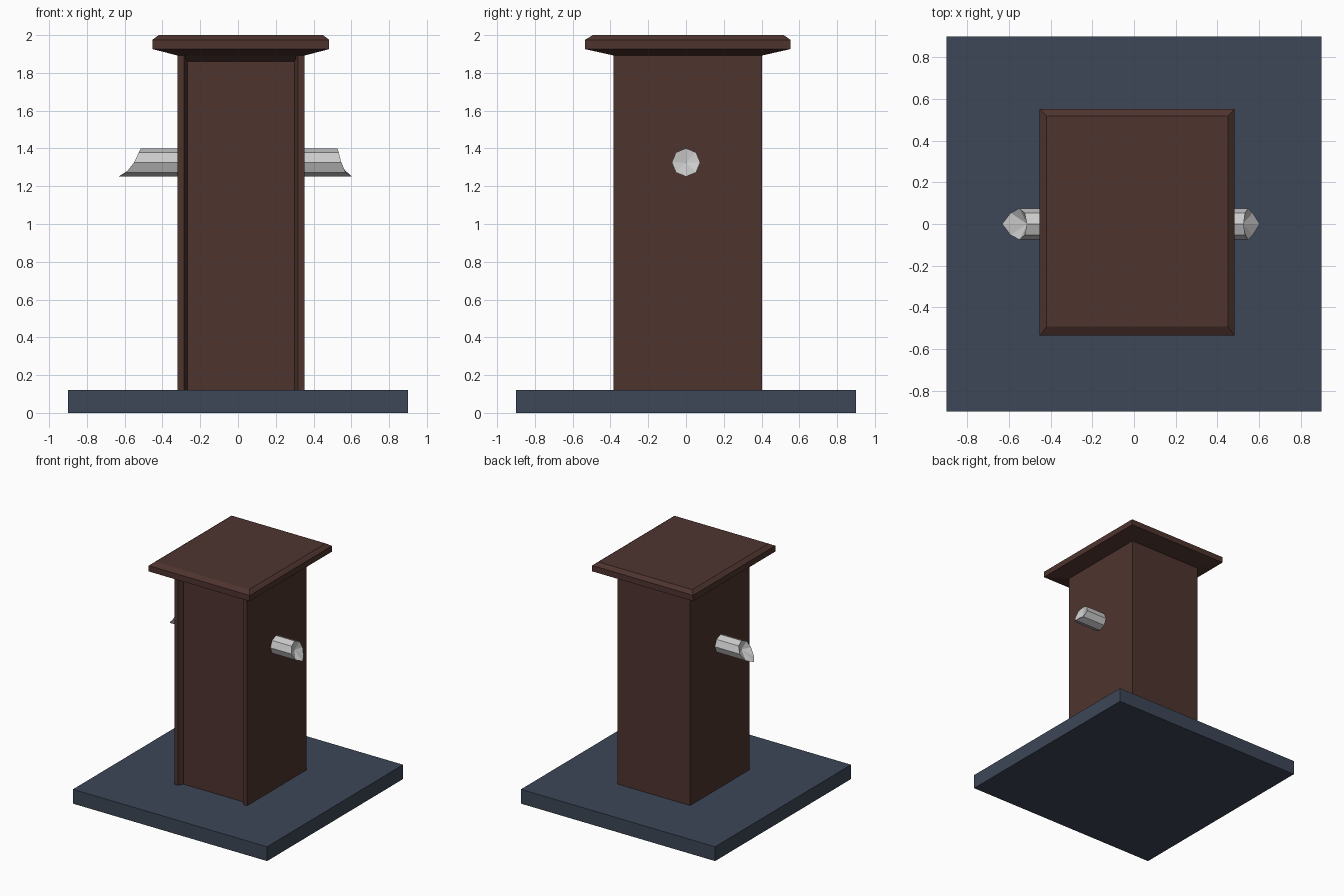
import bpy
import bmesh
from math import sin, cos, pi

if "Cube" in bpy.data.objects:
    bpy.data.objects.remove(bpy.data.objects["Cube"])


def material(name, rgb):
    m = bpy.data.materials.new(name)
    m.diffuse_color = (*rgb, 1)
    m.use_nodes = True
    m.node_tree.nodes["Principled BSDF"].inputs["Base Color"].default_value = m.diffuse_color
    return m


brown = material("dark_brown", (0.076, 0.034, 0.028))
slate = material("slate_blue", (0.047, 0.063, 0.095))


def loft(name, rings, mat=None, tips=(None, None)):
    """Skin closed rings of points; each end is a flat face or a fan to a tip."""
    bm = bmesh.new()
    loops = [[bm.verts.new(p) for p in ring] for ring in rings]
    n = len(loops[0])
    for a, b in zip(loops, loops[1:]):
        for i in range(n):
            j = (i + 1) % n
            bm.faces.new((a[i], a[j], b[j], b[i]))
    for loop, tip in zip((loops[0], loops[-1]), tips):
        if tip is None:
            bm.faces.new(loop)
        else:
            t = bm.verts.new(tip)
            for i in range(n):
                bm.faces.new((loop[i], loop[(i + 1) % n], t))
    bmesh.ops.recalc_face_normals(bm, faces=bm.faces)
    me = bpy.data.meshes.new(name)
    bm.to_mesh(me)
    bm.free()
    ob = bpy.data.objects.new(name, me)
    bpy.context.collection.objects.link(ob)
    if mat:
        me.materials.append(mat)
    return ob


def rect(x0, x1, y0, y1, z):
    return [(x0, y0, z), (x1, y0, z), (x1, y1, z), (x0, y1, z)]


# Square base slab
loft("base_slab", [rect(-0.9, 0.9, -0.9, 0.9, z) for z in (0, 0.12)], slate)

# Pillar with a shallow recess between splayed edges on the front
X0, X1, Y0, Y1 = -0.32, 0.353, -0.383, 0.402
YR = Y0 + 0.04
plan = [(X0, Y0), (-0.287, Y0), (-0.267, YR), (0.298, YR), (0.318, Y0),
        (X1, Y0), (X1, Y1), (X0, Y1)]
loft("pillar", [[(x, y, z) for x, y in plan] for z in (0.12, 1.892)], brown)

# Sloped head of the recess
loft("recess_head", [[(x, YR, 1.86), (x, Y0, 1.892), (x, YR, 1.892)]
                     for x in (-0.277, 0.308)], brown)

# Cap: flared underside, vertical rim, chamfered top edge
loft("cap", [rect(X0, X1, Y0, Y1, 1.892),
             rect(-0.453, 0.483, -0.535, 0.553, 1.926),
             rect(-0.453, 0.483, -0.535, 0.553, 1.975),
             rect(-0.42, 0.45, -0.493, 0.518, 2.0)], brown)


# Eight-sided spouts, cut at a slant with a hollowed mouth
def spout(name, side, ends, inner, mouth):
    r, zc = 0.075, 1.326
    root, lip = [], []
    for i in range(8):
        a = i * pi / 4
        y, z = r * sin(a), zc + r * cos(a)
        root.append((side * inner, y, z))
        lip.append((side * ends[min(i, 8 - i)], y, z))
    loft(name, [root, lip], tips=(None, (side * mouth, 0, zc)))


# mouth lengths run from the top corner down to the bottom corner
spout("right_spout", 1, (0.526, 0.533, 0.547, 0.57, 0.603), 0.3, 0.522)
spout("left_spout", -1, (0.514, 0.525, 0.55, 0.592, 0.633), 0.26, 0.512)
